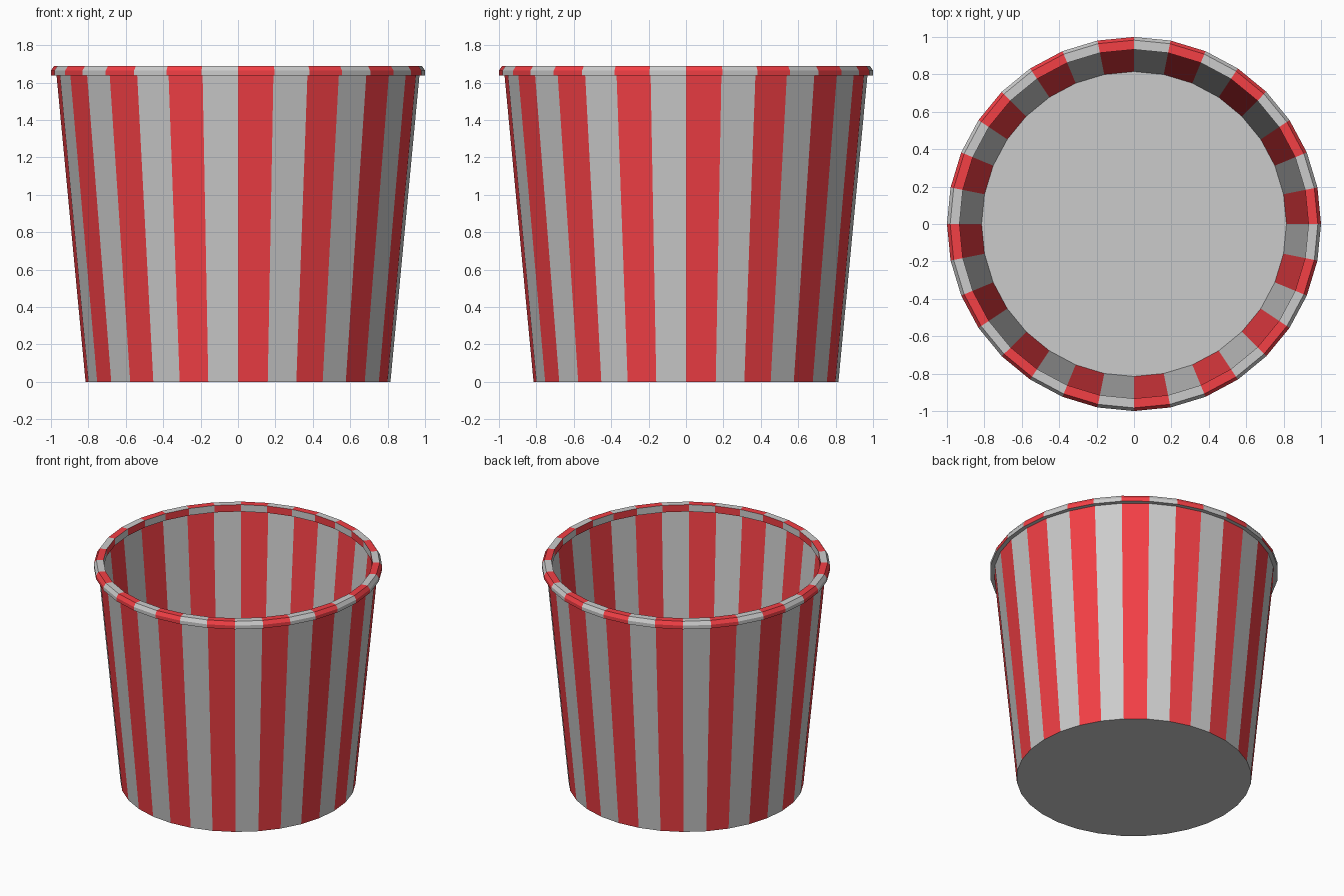
import bpy, bmesh
from math import sin, cos, pi

if "Cube" in bpy.data.objects:
    bpy.data.objects.remove(bpy.data.objects["Cube"])

SIDES = 32


def make_material(name, rgb):
    mat = bpy.data.materials.new(name)
    mat.diffuse_color = (*rgb, 1)
    mat.use_nodes = True
    mat.node_tree.nodes["Principled BSDF"].inputs["Base Color"].default_value = mat.diffuse_color
    return mat


GREY = make_material("pale_grey", (0.8, 0.8, 0.8))
RED = make_material("red", (0.9, 0.05, 0.06))


def striped_lathe(name, profile, stripes, closed=False, floor=False):
    """Lathe (radius, z) points; stripes gives the red parity per band, None = plain."""
    bm = bmesh.new()
    rings = [[bm.verts.new((r * cos(2 * pi * i / SIDES), r * sin(2 * pi * i / SIDES), z))
              for i in range(SIDES)] for r, z in profile]
    for b, parity in enumerate(stripes):
        lo, hi = rings[b], rings[(b + 1) % len(rings)]
        for i in range(SIDES):
            j = (i + 1) % SIDES
            face = bm.faces.new((lo[i], lo[j], hi[j], hi[i]))
            face.material_index = int(parity is not None and i % 2 == parity)
    if floor:
        bm.faces.new(rings[0][::-1])
    if closed:
        bmesh.ops.recalc_face_normals(bm, faces=bm.faces)
    mesh = bpy.data.meshes.new(name)
    bm.to_mesh(mesh)
    bm.free()
    mesh.materials.append(GREY)
    mesh.materials.append(RED)
    obj = bpy.data.objects.new(name, mesh)
    bpy.context.collection.objects.link(obj)
    return obj


# Tapered paper wall with its floor
striped_lathe("bucket_wall", [(0.815, 0), (0.97, 1.637)], [0], floor=True)

# Rolled rim: outer side, bevel, top, inner side (stripes swapped), plain underside
striped_lathe("bucket_rim",
              [(1.0, 1.637), (1.0, 1.664), (0.983, 1.69), (0.933, 1.69), (0.933, 1.637)],
              [0, 0, 0, 1, None], closed=True)
